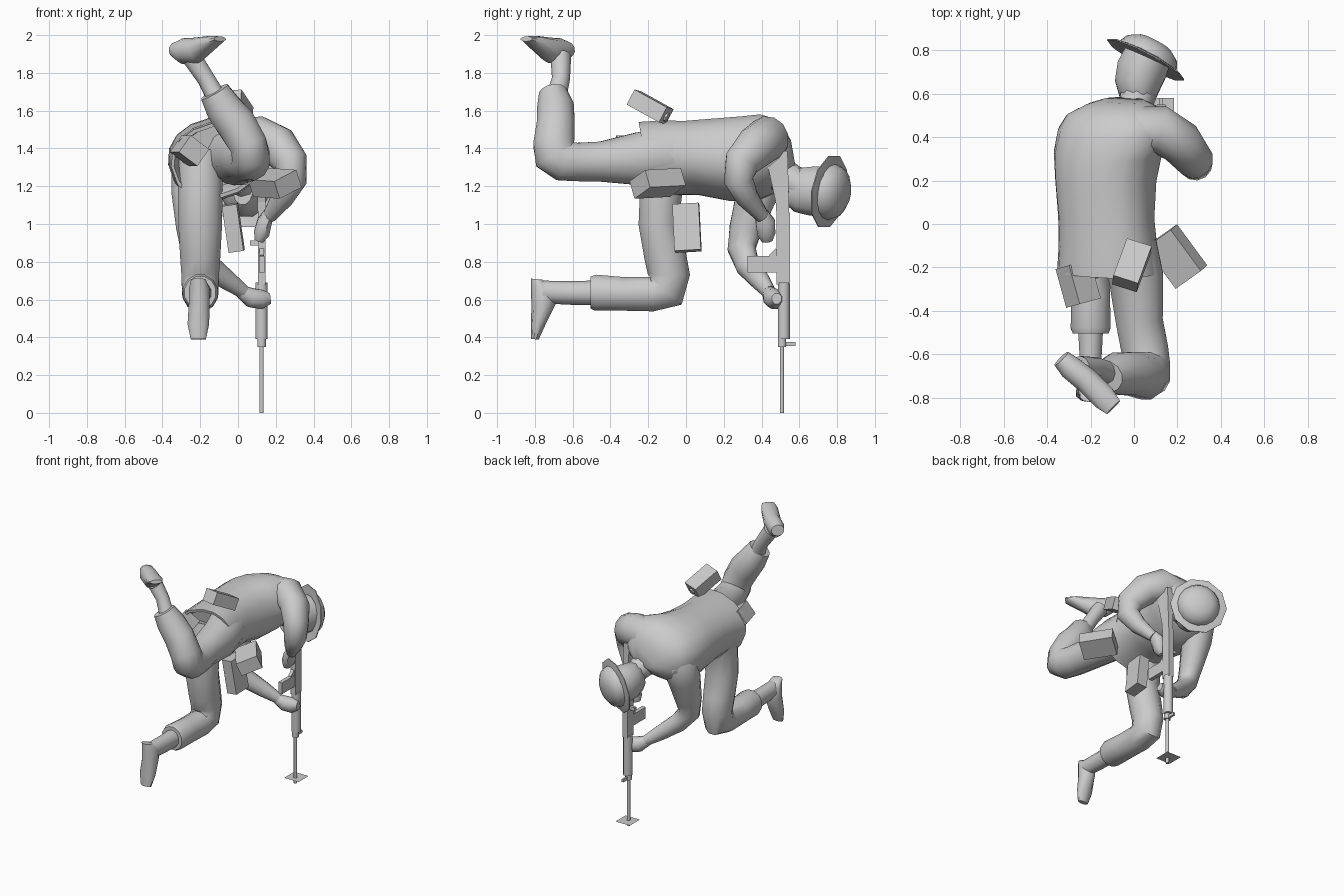
import bpy, bmesh, math
from mathutils import Vector, Matrix

grey = bpy.data.materials.new("plain_grey")
grey.diffuse_color = (0.6, 0.6, 0.6, 1)


def finish(name, bm, smooth=None):
    bmesh.ops.recalc_face_normals(bm, faces=bm.faces)
    me = bpy.data.meshes.new(name)
    bm.to_mesh(me)
    bm.free()
    me.materials.append(grey)
    if smooth:
        me.shade_smooth()
        me.set_sharp_from_angle(angle=math.radians(smooth))
    ob = bpy.data.objects.new(name, me)
    bpy.context.collection.objects.link(ob)
    return ob


def skin(bm, rings):
    n = len(rings[0])
    for r, s in zip(rings, rings[1:]):
        for i in range(n):
            j = (i + 1) % n
            bm.faces.new((r[i], r[j], s[j], s[i]))
    bm.faces.new(rings[0])
    bm.faces.new(rings[-1])


def loft(name, stations, side=(1, 0, 0), sides=12, smooth=50, axis=None, power=1):
    """Tube through stations (x, y, z, half width along side, half depth)."""
    bm = bmesh.new()
    pts = [Vector(s[:3]) for s in stations]
    rings = []
    for i, s in enumerate(stations):
        a, b = pts[max(i - 1, 0)], pts[min(i + 1, len(pts) - 1)]
        t = Vector(axis).normalized() if axis else (b - a).normalized()
        u = Vector(side)
        u = (u - t * u.dot(t)).normalized()
        v = t.cross(u)
        ring = []
        for k in range(sides):
            w = 2 * math.pi * (k + 0.5) / sides
            c, d = (math.copysign(abs(q) ** power, q) for q in (math.cos(w), math.sin(w)))
            ring.append(bm.verts.new(pts[i] + u * s[3] * c + v * s[4] * d))
        rings.append(ring)
    skin(bm, rings)
    return finish(name, bm, smooth)


def box(name, centre, u, v, dims):
    """Box with its first side along u and its second side near v."""
    u = Vector(u).normalized()
    v = Vector(v)
    v = (v - u * v.dot(u)).normalized()
    w = u.cross(v)
    m = Matrix((u, v, w)).transposed().to_4x4()
    m.translation = centre
    bm = bmesh.new()
    bmesh.ops.create_cube(bm, size=1, matrix=m @ Matrix.Diagonal((*dims, 1)))
    return finish(name, bm)


def lathe(name, centre, axis, profile, sides, smooth):
    bm = bmesh.new()
    q = Vector(axis).to_track_quat('Z', 'Y')
    rings = []
    for r, h in profile:
        rings.append([bm.verts.new(Vector(centre) + q @ Vector((
            r * math.cos(2 * math.pi * k / sides), r * math.sin(2 * math.pi * k / sides), h)))
            for k in range(sides)])
    skin(bm, rings)
    return finish(name, bm, smooth)


# jacket, rolled so the right shoulder is higher, with a hollow hem
loft("jacket", [
    (-.11, -.12, 1.36, .2, .16), (-.115, -.215, 1.335, .225, .18),
    (-.115, -.215, 1.335, .24, .2), (-.12, -.1, 1.35, .228, .193),
    (-.128, .03, 1.35, .222, .193), (-.13, .2, 1.34, .232, .22),
    (-.12, .33, 1.345, .25, .222), (-.085, .43, 1.37, .268, .2),
    (-.075, .5, 1.38, .235, .165), (-.06, .545, 1.375, .165, .12),
    (-.05, .57, 1.36, .1, .08)],
    side=(.93, 0, .33), sides=16, axis=(0, .98, .17), power=.87)

# bent left leg kneeling, and its boot
loft("left_trouser", [
    (-.2, -.08, 1.36, .12, .13), (-.2, -.13, 1.2, .122, .118),
    (-.2, -.145, 1.0, .12, .11), (-.2, -.11, .83, .11, .115),
    (-.2, -.09, .73, .103, .115), (-.2, -.11, .65, .1, .12),
    (-.2, -.18, .628, .095, .094), (-.2, -.33, .63, .093, .092),
    (-.2, -.48, .637, .095, .098), (-.2, -.505, .637, .085, .088)])
loft("left_ankle", [(-.2, -.46, .635, .062, .066), (-.2, -.6, .635, .054, .063),
                    (-.2, -.76, .64, .052, .06)], sides=10)
loft("left_boot", [
    (-.21, -.79, .708, .04, .03), (-.205, -.758, .66, .056, .064),
    (-.205, -.755, .58, .058, .064), (-.21, -.782, .47, .06, .038),
    (-.21, -.8, .39, .042, .02)], sides=10, axis=(0, -.1, -1))

# right leg raised behind, and its boot
loft("right_trouser", [
    (-.03, -.1, 1.36, .14, .15), (.01, -.25, 1.345, .13, .145),
    (.025, -.45, 1.33, .112, .11), (.05, -.58, 1.328, .112, .105),
    (.065, -.655, 1.335, .105, .11), (.068, -.69, 1.36, .103, .12),
    (.055, -.7, 1.42, .103, .112), (-.01, -.69, 1.53, .108, .103),
    (-.08, -.69, 1.62, .098, .1), (-.125, -.705, 1.7, .082, .075)])
loft("right_ankle", [(-.11, -.69, 1.66, .054, .055), (-.17, -.662, 1.77, .048, .048),
                     (-.25, -.663, 1.89, .055, .055)], sides=10)
loft("right_boot", [
    (-.335, -.62, 1.925, .045, .04), (-.295, -.66, 1.915, .058, .068),
    (-.22, -.72, 1.92, .06, .068), (-.14, -.8, 1.963, .06, .035),
    (-.095, -.845, 1.98, .045, .014)], side=(.7, .7, 0), sides=10)

# arms and hands
loft("right_arm", [
    (-.02, .44, 1.44, .1, .12), (.12, .435, 1.455, .112, .118), (.215, .375, 1.41, .103, .115),
    (.28, .295, 1.325, .088, .097), (.285, .278, 1.23, .078, .08),
    (.235, .325, 1.14, .06, .062), (.165, .405, 1.04, .036, .038)],
    side=(.6, .6, .3))
loft("right_hand", [(.165, .4, 1.06, .03, .035), (.14, .42, 1.01, .042, .055),
                    (.125, .425, .95, .045, .052), (.11, .43, .91, .025, .03)], sides=8)
loft("left_arm", [
    (-.2, .42, 1.37, .09, .1), (-.235, .415, 1.3, .115, .13), (-.248, .375, 1.16, .105, .115),
    (-.245, .315, .97, .08, .092), (-.232, .295, .87, .07, .08),
    (-.165, .325, .785, .06, .07), (-.06, .39, .705, .05, .055),
    (.03, .44, .64, .036, .038)], side=(.8, -.5, 0))
loft("left_hand", [(.01, .43, .645, .03, .035), (.07, .455, .61, .05, .055),
                   (.125, .475, .6, .05, .055), (.17, .48, .605, .028, .03)],
     side=(0, 1, 0), sides=8)

# neck, head and brimmed hat
loft("neck", [(-.04, .44, 1.3, .1, .1), (.01, .56, 1.23, .08, .085),
              (.03, .64, 1.18, .09, .09)], sides=10)
loft("head", [(.025, .54, 1.185, .055, .085), (.02, .585, 1.18, .088, .12),
              (.02, .65, 1.175, .112, .132), (.035, .71, 1.172, .12, .138),
              (.06, .765, 1.17, .115, .135)])
lathe("hat_brim", (.058, .765, 1.17), (.46, .87, -.16),
      [(.12, 0), (.2, -.012), (.2, -.006), (.12, .012)], 10, 30)
lathe("hat_crown", (.06, .765, 1.17), (.46, .87, -.16),
      [(.15, -.002), (.147, .015), (.13, .05), (.082, .08), (.02, .088)], 16, 50)

# rifle pointing straight down
X = .125


def gun_tube(name, z0, z1, r, y=.508, sides=8):
    loft(name, [(X, y, z0, r, r), (X, y, z1, r, r)], sides=sides)


gun_tube("barrel", 0, .4, .012)
gun_tube("gas_block", .35, .4, .024)
gun_tube("handguard", .39, .69, .034, .518)
UP, FWD = (0, 0, 1), (0, 1, 0)
box("front_sight", (X, .55, .365), FWD, UP, (.06, .022, .015))
box("receiver", (X, .515, .87), FWD, UP, (.07, .38, .04))
box("magazine", (X, .41, .787), FWD, UP, (.17, .085, .03))
box("magazine_guard", (X, .475, .835), (0, 1, 1), UP, (.05, .05, .024))
box("bolt_handle", (.088, .515, .9), (1, 0, 0), UP, (.05, .025, .02))
loft("stock", [(X, .512, 1.03, .028, .045), (X, .51, 1.12, .03, .05),
               (X, .478, 1.38, .034, .085)], sides=4, smooth=None)

# flat plate around the muzzle
bm = bmesh.new()
bmesh.ops.create_grid(bm, x_segments=1, y_segments=1, size=.06,
                      matrix=Matrix.Translation((X, .52, .04)))
finish("muzzle_plate", bm)

# belt pouches and canteens
box("side_pouch", (.195, -.15, 1.215), (.14, -.19, -.01), (.13, .1, .07), (.235, .155, .1))
box("back_canteen", (-.01, -.19, 1.62), (-.07, -.19, .105), (.11, -.035, .01), (.205, .12, .09))
box("left_canteen", (-.257, -.275, 1.388), (-.055, .2, 0), (.12, .03, -.09), (.185, .125, .11))
box("front_pouch", (-.025, .005, .98), (.035, .012, -.24), (.05, 1, .05), (.25, .14, .08))
lathe("back_canteen_cap", (.02, -.115, 1.572), (.06, .19, -.105), [(.024, -.02), (.024, .02)], 8, 30)
lathe("left_canteen_cap", (-.283, -.18, 1.39), (-.055, .2, 0), [(.027, -.02), (.027, .03)], 8, 30)
